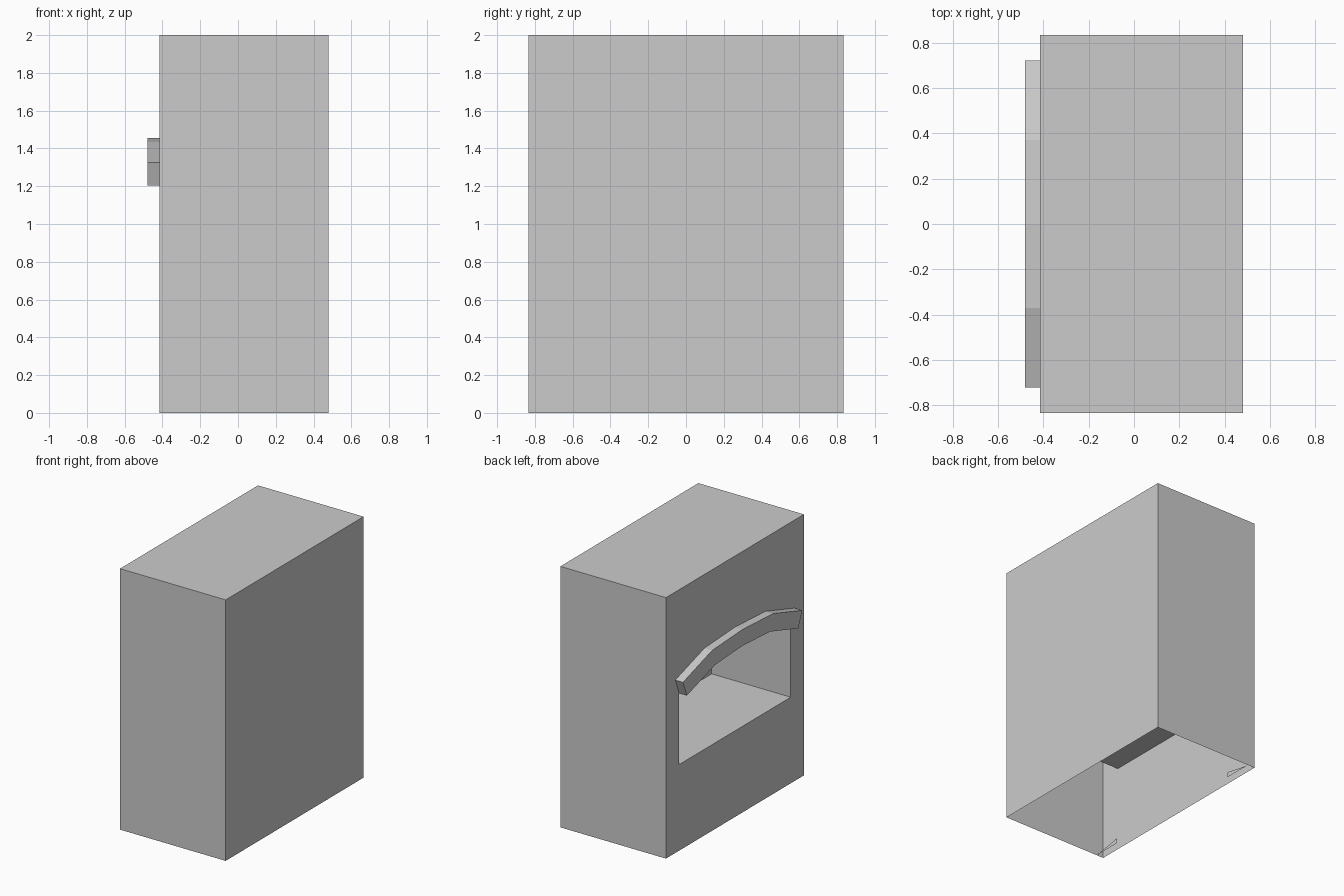
import bpy, bmesh

cube = bpy.data.objects.get("Cube")
if cube:
    bpy.data.objects.remove(cube, do_unlink=True)

stone = bpy.data.materials.new("plain grey")
stone.use_nodes = True
GREY = (0.6, 0.6, 0.6, 1)
stone.diffuse_color = GREY
stone.node_tree.nodes["Principled BSDF"].inputs["Base Color"].default_value = GREY

FRONT, REAR = -0.415, 0.48      # wall with the opening, and the wall opposite
SIDE, TOP = 0.835, 2.0
NICHE_REAR, SILL = 0.255, 0.66
ARCH_LOW = [(0, 1.33), (0.335, 1.31), (0.675, 1.205)]
ARCH_HIGH = [(0, 1.455), (0.37, 1.435), (0.722, 1.325)]


def add_face(bm, points):
    bm.faces.new([bm.verts.new(p) for p in points])


def flat(bm, x, outline):
    """Upright face at depth x."""
    add_face(bm, [(x, y, z) for y, z in outline])


def sweep(bm, x0, x1, path):
    """Strip of quads between two depths along a path."""
    for (ya, za), (yb, zb) in zip(path, path[1:]):
        add_face(bm, [(x0, ya, za), (x0, yb, zb), (x1, yb, zb), (x1, ya, za)])


def finish(bm, name):
    """Weld the half, mirror it across y = 0 and make the object."""
    bmesh.ops.remove_doubles(bm, verts=bm.verts, dist=1e-4)
    half = bm.verts[:] + bm.edges[:] + bm.faces[:]
    bmesh.ops.mirror(bm, geom=half, axis='Y', merge_dist=1e-4)
    bmesh.ops.recalc_face_normals(bm, faces=bm.faces)
    mesh = bpy.data.meshes.new(name)
    bm.to_mesh(mesh)
    bm.free()
    mesh.materials.append(stone)
    obj = bpy.data.objects.new(name, mesh)
    bpy.context.collection.objects.link(obj)
    return obj


# Hollow body, open underneath, with an arched niche
bm = bmesh.new()
niche = ARCH_LOW + [(ARCH_LOW[-1][0], SILL), (0, SILL)]
flat(bm, FRONT, [(0, 0), (SIDE, 0), (SIDE, TOP), (0, TOP)] + niche)
flat(bm, REAR, [(0, 0), (SIDE, 0), (SIDE, TOP), (0, TOP)])
sweep(bm, FRONT, REAR, [(SIDE, 0), (SIDE, TOP), (0, TOP)])
sweep(bm, FRONT, NICHE_REAR, niche)
flat(bm, NICHE_REAR, niche)
finish(bm, "oven_body")

# Raised arch band over the niche
bm = bmesh.new()
ARCH_FACE = FRONT - 0.065
for (low_a, low_b, high_a, high_b) in zip(ARCH_LOW, ARCH_LOW[1:], ARCH_HIGH, ARCH_HIGH[1:]):
    for x in (ARCH_FACE, FRONT):
        flat(bm, x, [low_a, low_b, high_b, high_a])
sweep(bm, ARCH_FACE, FRONT, ARCH_LOW + ARCH_HIGH[::-1])
finish(bm, "arch_band")

# Small triangular gussets inside the foot of the body
bm = bmesh.new()
flat(bm, FRONT + 0.06, [(SIDE - 0.01, 0), (0.61, 0), (0.61, 0.04)])
finish(bm, "foot_gussets")
